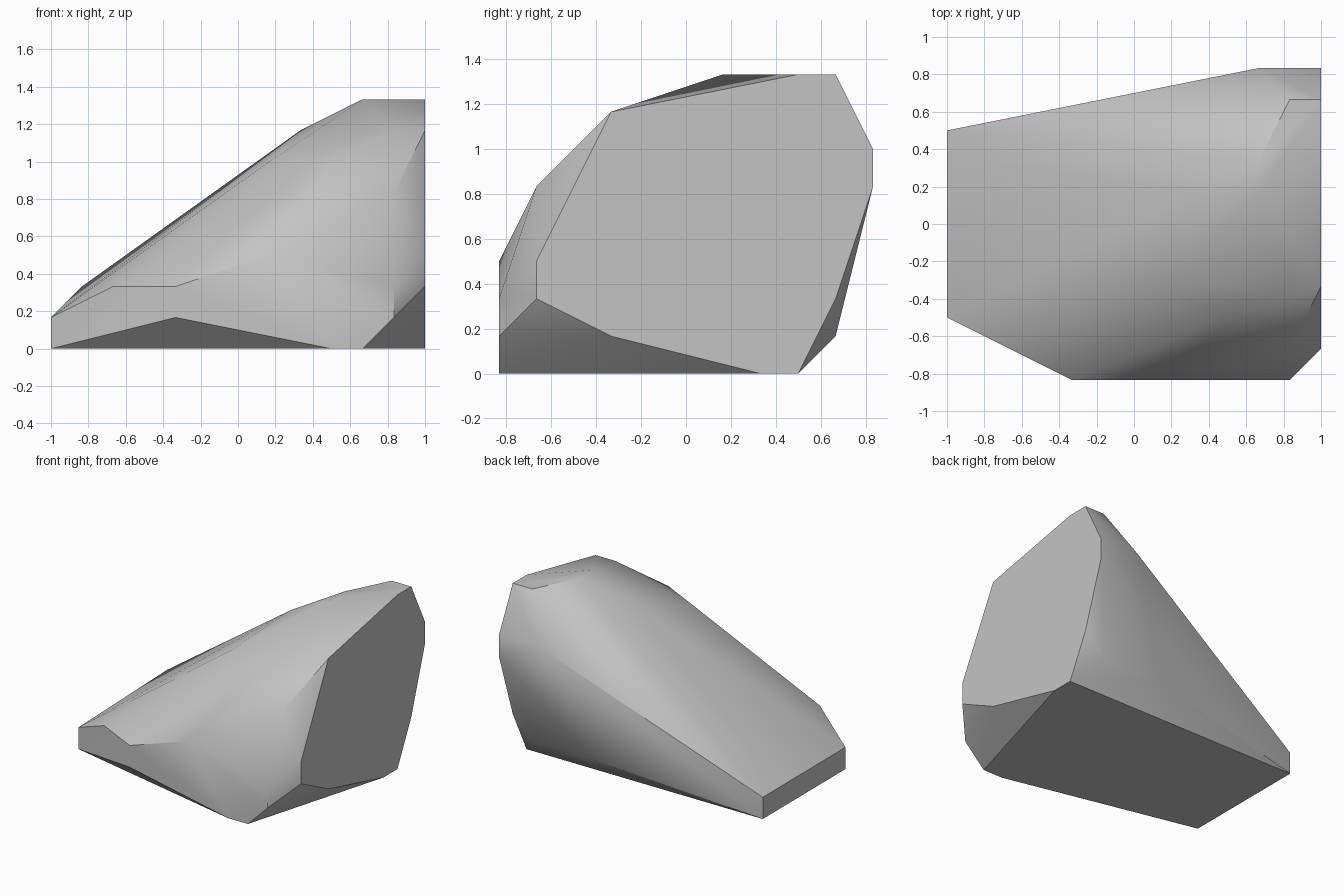
import bpy
import bmesh
import math
from mathutils import Vector

default_cube = bpy.data.objects.get("Cube")
if default_cube:
    bpy.data.objects.remove(default_cube, do_unlink=True)

# The boulder is laid out on a lattice with six steps per unit
STEP = 1 / 6


def make_material(name, colour):
    material = bpy.data.materials.new(name)
    material.use_nodes = True
    material.diffuse_color = colour
    material.node_tree.nodes["Principled BSDF"].inputs["Base Color"].default_value = colour
    return material


def lift(outline, axis, level):
    """Turn a flat outline into points on the plane where axis equals level."""
    points = []
    for pair in outline:
        point = list(pair)
        point.insert(axis, level)
        points.append(Vector(point) * STEP)
    return points


# Broad cleft face, as (y, z)
cleft_face = lift([(-2, 7), (3, 8), (4, 8), (5, 6), (5, 5), (4, 2),
                   (3, 0), (2, 0), (-2, 1), (-4, 2), (-4, 3)], 0, 6)
# Narrow face at the low end, as (y, z)
low_end = lift([(-3, 0), (-3, 1), (3, 1), (3, 0)], 0, -6)
# Upright front face, as (x, z)
front_face = lift([(-2, 1), (3, 0), (4, 0), (5, 1), (5, 2), (1, 3), (-2, 2)], 1, -5)
# Chipped corners of the back, as (x, z)
back_foot = lift([(2, 1), (5, 1)], 1, 4)
back_shoulder = lift([(4, 6)], 1, 5)
# Sloping top, as (x, y) at rising heights
low_slope = lift([(-5, 2), (-4, -4)], 2, 2)
front_chip = lift([(5, -4)], 2, 5)
mid_slope = lift([(3, -3), (1, -2)], 2, 6)
high_slope = lift([(2, 1), (5, -2)], 2, 7)
crest = lift([(4, 1), (4, 2), (5, 4)], 2, 8)

# Wrap all the corners in one solid
bm = bmesh.new()
for group in (cleft_face, low_end, front_face, back_foot, back_shoulder,
              low_slope, front_chip, mid_slope, high_slope, crest):
    for corner in group:
        bm.verts.new(corner)
bmesh.ops.convex_hull(bm, input=bm.verts[:])
loose = [v for v in bm.verts if not v.link_faces]
bmesh.ops.delete(bm, geom=loose, context="VERTS")

# Join coplanar triangles into clean flat facets
bmesh.ops.dissolve_limit(bm, angle_limit=math.radians(0.5),
                         verts=bm.verts[:], edges=bm.edges[:])
bmesh.ops.recalc_face_normals(bm, faces=bm.faces[:])

mesh = bpy.data.meshes.new("boulder")
bm.to_mesh(mesh)
bm.free()
mesh.materials.append(make_material("stone grey", (0.55, 0.55, 0.55, 1)))

boulder = bpy.data.objects.new("boulder", mesh)
bpy.context.collection.objects.link(boulder)

# Soft facets on the slopes, crisp edges around the cleft faces
bpy.ops.object.select_all(action="DESELECT")
boulder.select_set(True)
bpy.context.view_layer.objects.active = boulder
bpy.ops.object.shade_smooth_by_angle(angle=math.radians(35))
